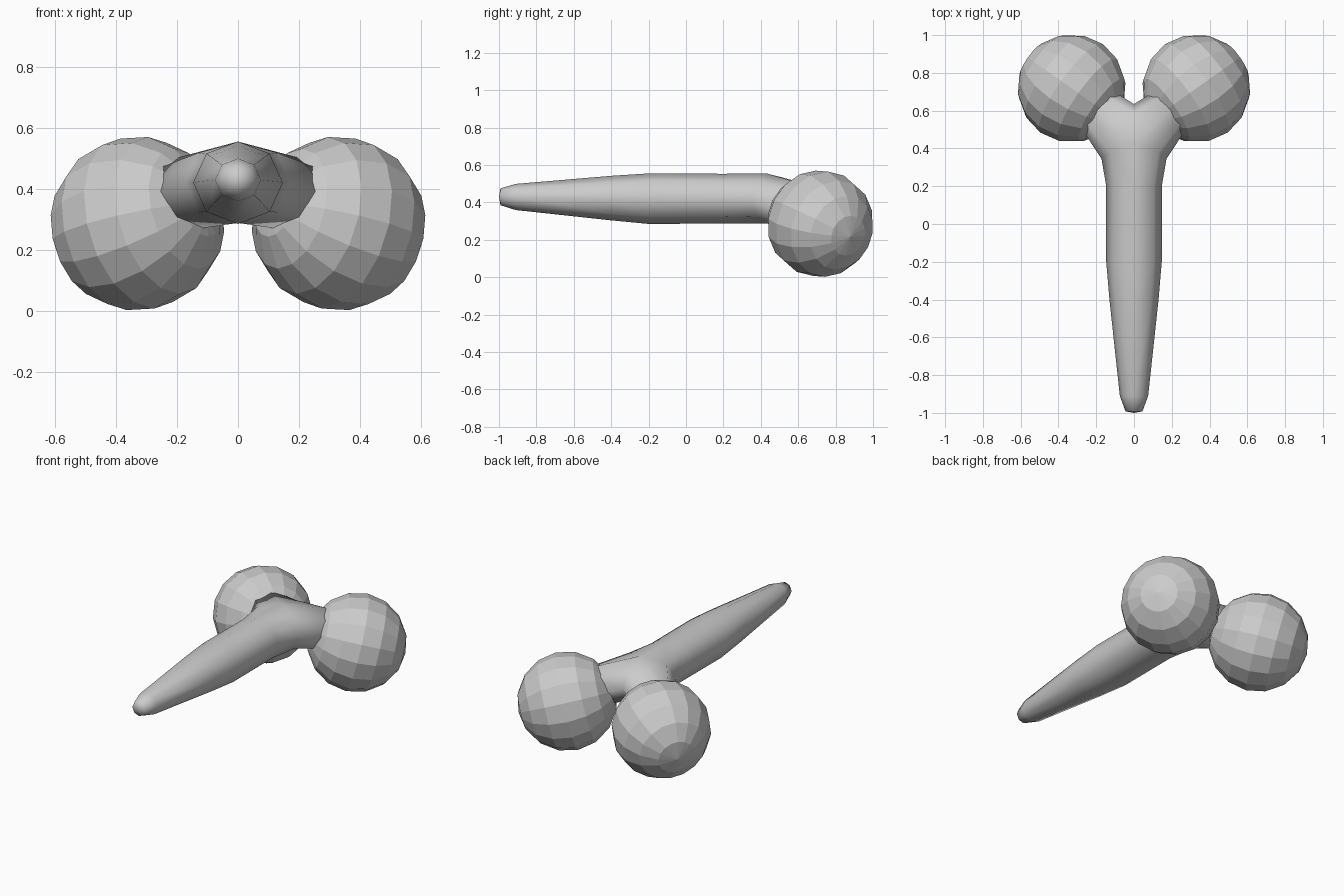
import bpy, bmesh, math
from mathutils import Vector

if "Cube" in bpy.data.objects:
    bpy.data.objects.remove(bpy.data.objects["Cube"])


def finish(name, bm, smooth):
    bmesh.ops.recalc_face_normals(bm, faces=bm.faces)
    me = bpy.data.meshes.new(name)
    bm.to_mesh(me)
    bm.free()
    for p in me.polygons:
        p.use_smooth = smooth
    ob = bpy.data.objects.new(name, me)
    bpy.context.collection.objects.link(ob)
    return ob


# Forked handle: right half of an eight-sided tapered grip, mirrored later
bm = bmesh.new()


def strip(a, b, closed=False):
    n = len(a)
    for i in range(n if closed else n - 1):
        j = (i + 1) % n
        bm.faces.new((a[i], a[j], b[j], b[i]))


# y, half width, half height, centre z
sections = [(-0.992, 0.045, 0.045, 0.43), (-0.91, 0.075, 0.070, 0.429),
            (-0.40, 0.130, 0.119, 0.423), (-0.20, 0.147, 0.135, 0.42),
            (0.20, 0.147, 0.133, 0.42)]
rings = []
for y, w, h, cz in sections:
    angles = [math.radians(90 - 45 * k) for k in range(5)]
    rings.append([bm.verts.new((w * math.cos(t) if 0 < k < 4 else 0, y, cz + h * math.sin(t)))
                  for k, t in enumerate(angles)])

# Fork: outer half ring plus three crotch points make a full arm ring
outer = [bm.verts.new(c) for c in [(0, 0.43, 0.555), (0.13, 0.38, 0.518), (0.172, 0.345, 0.42),
                                   (0.13, 0.38, 0.322), (0, 0.43, 0.288)]]
crotch = [bm.verts.new(c) for c in [(0, 0.585, 0.325), (0, 0.635, 0.42), (0, 0.585, 0.515)]]
rings.append(outer)
for a, b in zip(rings, rings[1:]):
    strip(a, b)
tip = bm.verts.new((0, -1.0, 0.43))
for a, b in zip(rings[0], rings[0][1:]):
    bm.faces.new((tip, b, a))

# Arm end, buried in the ball
centre, side = Vector((0.225, 0.635, 0.375)), Vector((0.65, -0.76, 0))
end = []
for k in range(8):
    t = math.radians(90 - 45 * k)
    end.append(bm.verts.new(centre + side * 0.12 * math.cos(t)
                            + Vector((0, 0, 0.12 * math.sin(t)))))
strip(outer + crotch, end, closed=True)
bm.faces.new(end)
handle = finish("forked_handle", bm, True)
mirror = handle.modifiers.new("mirror", 'MIRROR')
mirror.use_clip = True

# Faceted balls, poles pointing outward along each arm
for s, name in ((1, "right_ball"), (-1, "left_ball")):
    bm = bmesh.new()
    bmesh.ops.create_uvsphere(bm, u_segments=16, v_segments=8, radius=0.287)
    axis = Vector((s * 0.79, 0.56, -0.24))
    rot = axis.to_track_quat('Z', 'Y').to_matrix()
    bmesh.ops.rotate(bm, verts=bm.verts, cent=(0, 0, 0), matrix=rot)
    bmesh.ops.translate(bm, verts=bm.verts, vec=(s * 0.33, 0.718, 0.286))
    finish(name, bm, False)
